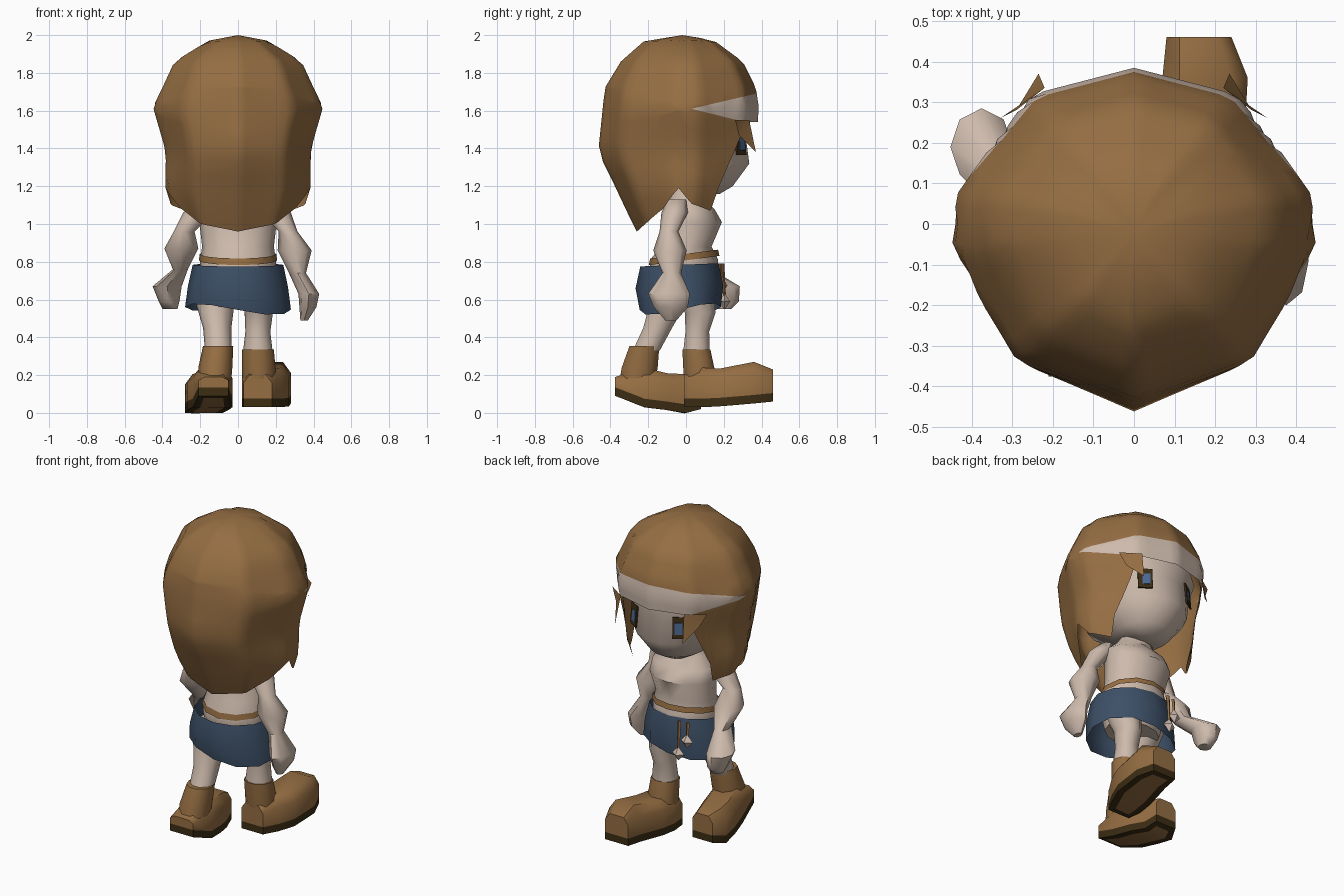
import bpy, bmesh, math
from mathutils import Vector, Matrix

cube = bpy.data.objects.get("Cube")
if cube:
    bpy.data.objects.remove(cube, do_unlink=True)


def material(name, r, g, b):
    m = bpy.data.materials.new(name)
    m.use_nodes = True
    m.diffuse_color = (r, g, b, 1)
    m.node_tree.nodes["Principled BSDF"].inputs["Base Color"].default_value = (r, g, b, 1)
    return m


brown = material("warm brown", .3, .155, .055)
skin = material("pale skin", .61, .49, .41)
blue = material("denim blue", .047, .08, .135)
dark = material("dark brown", .045, .026, .007)
iris = material("iris blue", .07, .14, .3)
parts = []


def finish(name, bm, *mats):
    bmesh.ops.recalc_face_normals(bm, faces=bm.faces)
    mesh = bpy.data.meshes.new(name)
    bm.to_mesh(mesh)
    bm.free()
    obj = bpy.data.objects.new(name, mesh)
    for m in mats:
        mesh.materials.append(m)
    bpy.context.collection.objects.link(obj)
    parts.append(obj)
    return obj


def skin_rings(bm, rings, caps=True):
    """Bridge equal-length loops of vertices."""
    n = len(rings[0])
    for a, b in zip(rings, rings[1:]):
        for i in range(n):
            j = (i + 1) % n
            bm.faces.new((a[i], a[j], b[j], b[i]))
    if caps:
        bm.faces.new(rings[0])
        bm.faces.new(rings[-1])


def loft(name, mat, rings, n=10, caps=True, tilt=0, twist=0):
    """Stack of ellipses given as x, y, z, radius x, radius y; twist grows along it."""
    bm = bmesh.new()
    loops = []
    for cx, cy, cz, rx, ry in rings:
        loop = []
        for i in range(n):
            a = math.tau * i / n
            x, y = cx + rx * math.cos(a), cy + ry * math.sin(a)
            skew = twist * (rings[0][2] - cz) * x * y
            loop.append(bm.verts.new((x, y, cz + tilt * y + skew)))
        loops.append(loop)
    skin_rings(bm, loops, caps)
    return finish(name, bm, mat)


def lerp(table, t):
    """Linear lookup; each row is a key followed by values."""
    for a, b in zip(table, table[1:]):
        if t <= b[0]:
            k = max(0, (t - a[0]) / (b[0] - a[0]))
            return [p + (q - p) * k for p, q in zip(a[1:], b[1:])]
    return table[-1][1:]


# Hair: height -> half width, back depth, front depth
hair_profile = [
    (.96, .29, .26, .26), (1.1, .36, .33, .29), (1.2, .39, .375, .32),
    (1.38, .385, .465, .37), (1.62, .455, .44, .385), (1.72, .405, .43, .37),
    (1.86, .34, .345, .3), (1.97, .16, .22, .15), (2, 0, .03, 0)]
# Hair: angle from the back -> height of the lower edge
hair_edge = [(0, .96), (40, 1), (66, 1.08), (84, 1.19), (94, 1.11), (120, 1.07),
             (124, 1.16), (141, 1.46), (148, 1.54), (180, 1.54)]
# Hair: faceted plan outline, as directions between corner angles
outline = [(d, math.sin(math.radians(d)), -math.cos(math.radians(d)))
           for d in (0, 40, 82, 100, 146, 180)]

bm = bmesh.new()
apex = bm.verts.new((0, -.02, 2))
segments, rows = 60, 14
loops = []
for k in range(1, rows + 1):
    loop = []
    for i in range(segments):
        turn = 360 * i / segments - 180
        low = lerp(hair_edge, abs(turn))[0]
        z = 2 - (2 - low) * (k / rows) ** 1.3
        w, back, front = lerp(hair_profile, z)
        s, c = lerp(outline, abs(turn))
        loop.append(bm.verts.new((math.copysign(w * s, turn), c * (front if c > 0 else back), z)))
    loops.append(loop)
skin_rings(bm, loops, caps=False)
for i in range(segments):
    bm.faces.new((apex, loops[0][i], loops[0][(i + 1) % segments]))
# Bare forehead wedge, cut along two sloping planes
tip = Vector((0, .03, 1.61))
for slope in (.235, -.25):
    bmesh.ops.bisect_plane(bm, geom=bm.verts[:] + bm.edges[:] + bm.faces[:],
                           plane_co=tip, plane_no=(0, -slope, 1))
for f in bm.faces:
    d = f.calc_center_median() - tip
    f.material_index = int(d.y > 0 and -.25 * d.y < d.z < .235 * d.y)
finish("hair", bm, brown, skin)

# Head
loft("head", skin, [
    (0, .13, 1.16, .08, .05), (0, .07, 1.2, .16, .18), (0, .02, 1.32, .265, .32),
    (0, 0, 1.47, .31, .32), (0, 0, 1.56, .34, .35), (0, 0, 1.72, .3, .3)], n=18)


# Eyes and hair strands
def plate(name, mat, centre, size, turn):
    bm = bmesh.new()
    bmesh.ops.create_cube(bm, size=1)
    bmesh.ops.scale(bm, vec=size, verts=bm.verts)
    rot = Matrix.Rotation(turn, 4, "Z") @ Matrix.Rotation(.08, 4, "X")
    bmesh.ops.transform(bm, matrix=Matrix.Translation(centre) @ rot, verts=bm.verts)
    finish(name, bm, mat)


for side, label in ((1, "left"), (-1, "right")):
    turn = -side * math.radians(34)
    plate(label + "_eye", dark, (side * .158, .288, 1.43), (.085, .009, .13), turn)
    plate(label + "_iris", iris, (side * .155, .294, 1.425), (.045, .009, .07), turn)
    bm = bmesh.new()
    strand = [(.22, .335, 1.55), (.33, .26, 1.55), (.235, .37, 1.38), (.29, .28, 1.47)]
    a, b, c, d = [bm.verts.new((side * x, y, z)) for x, y, z in strand]
    bm.faces.new((a, b, d))
    bm.faces.new((a, d, c))
    finish(label + "_hair_strand", bm, brown)

# Torso, belt and skirt
loft("torso", skin, [
    (0, -.02, .6, .17, .13), (0, -.01, .74, .2, .18), (0, -.01, .81, .2, .18),
    (0, 0, .88, .19, .135), (0, .03, 1.01, .205, .16), (0, .02, 1.08, .2, .13),
    (0, 0, 1.14, .13, .09), (0, .02, 1.22, .08, .08)], n=12)
loft("belt", brown, [(0, -.01, .808, .207, .187), (0, -.01, .842, .203, .18)],
     n=12, caps=False, tilt=.13)
loft("skirt", blue, [
    (0, -.035, .785, .24, .207), (0, -.035, .67, .265, .232),
    (0, -.03, .555, .28, .215)], n=12, caps=False, tilt=.04, twist=3.5)

# Belt charms
for x, y, z in ((-.14, .19, .675), (-.09, .205, .59)):
    loft("charm_cord", brown, [(x, y, z, .008, .008), (x, y - .01, .79, .012, .008)], n=4)
    loft("charm", skin, [(x, y, z - .04, .003, .003), (x, y, z, .042, .03),
                         (x, y, z + .04, .003, .003)], n=4)

# Arms
loft("left_arm", skin, [
    (.17, -.05, 1.13, .04, .05), (.205, -.06, 1.06, .075, .07), (.265, -.09, .96, .05, .05),
    (.3, -.085, .86, .09, .088), (.315, -.075, .74, .045, .05),
    (.375, -.09, .63, .055, .11), (.37, -.08, .56, .045, .09), (.35, -.08, .49, .02, .03)], n=8)
loft("right_arm", skin, [
    (-.17, -.05, 1.13, .04, .05), (-.21, -.05, 1.06, .08, .07), (-.285, -.05, .96, .055, .05),
    (-.3, 0, .87, .09, .085), (-.305, .07, .76, .04, .065),
    (-.375, .19, .67, .077, .095), (-.365, .2, .59, .055, .08), (-.36, .2, .55, .04, .04)], n=8)

# Legs
loft("left_leg", skin, [(.11, .03, .68, .1, .12), (.11, .075, .53, .075, .085),
                        (.105, .06, .43, .066, .066), (.105, .055, .31, .08, .075)])
loft("right_leg", skin, [(-.12, -.05, .68, .11, .13), (-.12, -.1, .57, .1, .1),
                         (-.11, -.15, .45, .075, .08), (-.105, -.21, .33, .07, .075)])

# Boot shafts
loft("left_boot_shaft", brown, [(.105, .055, .335, .085, .078), (.11, .07, .22, .09, .088),
                                (.11, .08, .08, .08, .085)])
loft("right_boot_shaft", brown, [(-.105, -.22, .355, .08, .083), (-.12, -.245, .24, .09, .1),
                                 (-.125, -.265, .12, .085, .1)])


def section(bm, y, points):
    return [bm.verts.new((x, y, z)) for x, z in points]


def foot(label, stations):
    """Stations run heel to toe: y, inner x, outer x, ground z, top z."""
    upper, sole = bmesh.new(), bmesh.new()
    tops, soles = [], []
    for y, a, b, low, high in stations:
        welt, bevel = low + .045, (b - a) * .2
        mid = (welt + high * 2) / 3
        tops.append(section(upper, y, [(a, welt), (b, welt), (b, mid), (b - bevel, high),
                                       (a + bevel, high), (a, mid)]))
        soles.append(section(sole, y, [(a, low), (b, low), (b, welt), (a, welt)]))
    skin_rings(upper, tops)
    skin_rings(sole, soles)
    finish(label + "_boot_foot", upper, brown)
    # Tread panel inset in the underside
    bmesh.ops.recalc_face_normals(sole, faces=sole.faces)
    under = [f for f in sole.faces if f.normal.z < -.7]
    bmesh.ops.inset_region(sole, faces=under, thickness=.042)
    for f in under:
        f.material_index = 1
    finish(label + "_boot_sole", sole, dark, brown)


foot("left", [(-.01, .03, .18, .03, .2), (.08, .02, .23, .03, .24), (.18, .03, .27, .035, .235),
              (.36, .07, .28, .05, .27), (.46, .08, .24, .06, .23)])
foot("right", [(-.375, -.05, -.21, .09, .19), (-.22, -.03, -.24, .03, .24),
               (-.1, -.05, -.27, .015, .21), (0, -.08, -.28, 0, .205), (.08, -.1, -.24, .02, .18)])

# Smooth shading with crisp edges
bpy.ops.object.select_all(action="DESELECT")
for obj in parts:
    obj.select_set(True)
bpy.context.view_layer.objects.active = parts[0]
bpy.ops.object.shade_smooth_by_angle(angle=math.radians(50))
